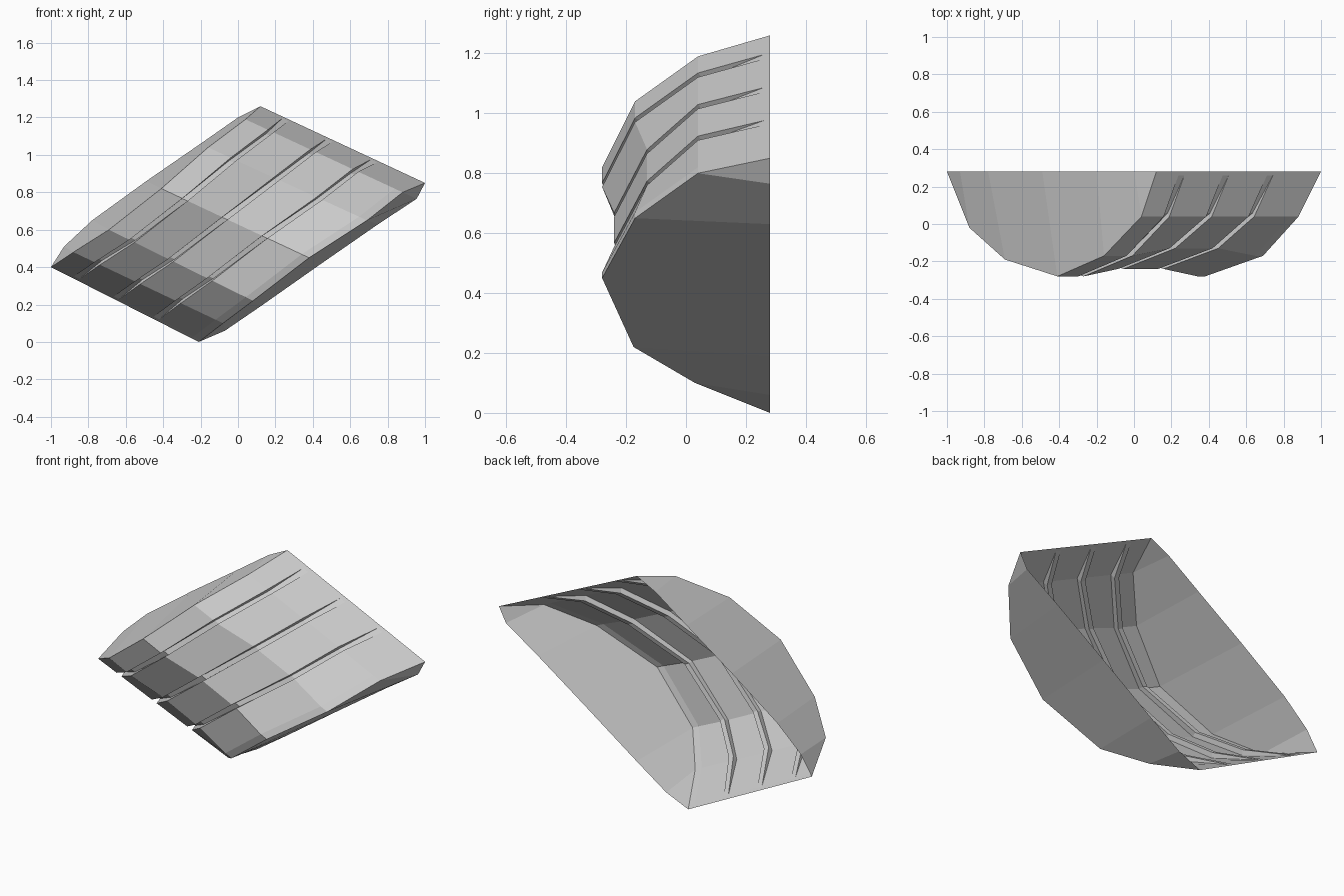
import bpy, bmesh
from mathutils import Vector

if "Cube" in bpy.data.objects:
    bpy.data.objects.remove(bpy.data.objects["Cube"])

# Bent edge profiles, bottom to top, for the left and right sides
L = [(-1, .28, .40), (-.88, -.02, .48), (-.69, -.19, .60), (-.41, -.28, .82),
     (-.16, -.17, 1.04), (.04, .04, 1.19), (.12, .28, 1.26)]
R = [(-.21, .28, 0), (-.08, .03, .10), (.08, -.175, .22), (.38, -.28, .45),
     (.69, -.17, .65), (.88, .04, .80), (1, .28, .85)]
# Open back rims (x, z) of the side walls at y = .28
RIM_L = [(-1, .40), (-.93, .51), (-.78, .65), (-.49, .86), (-.2, 1.06), (0, 1.2), (.12, 1.26)]
RIM_R = [(-.21, 0), (-.07, .06), (.12, .19), (.44, .415), (.75, .63), (.955, .765), (1, .85)]
L = [Vector(p) for p in L]
R = [Vector(p) for p in R]


def make(name, grid):
    """Sheet object from rows of points."""
    bm = bmesh.new()
    rows = [[bm.verts.new(p) for p in row] for row in grid]
    for a, b in zip(rows, rows[1:]):
        for i in range(len(a) - 1):
            bm.faces.new((a[i], a[i + 1], b[i + 1], b[i]))
    bmesh.ops.remove_doubles(bm, verts=bm.verts, dist=.0005)
    bmesh.ops.recalc_face_normals(bm, faces=bm.faces)
    me = bpy.data.meshes.new(name)
    bm.to_mesh(me)
    bm.free()
    ob = bpy.data.objects.new(name, me)
    bpy.context.collection.objects.link(ob)
    return ob


# Side walls
def wall(name, edge, rim):
    return make(name, [edge, [Vector((x, .28, z)) for x, z in rim]])


wall("left_wall", L, RIM_L)
wall("right_wall", R, RIM_R)

# Front panel: stations along the bend, with extra ones where grooves fade out
dip = [0, 0, .03, .04, .04, 0, 0]
deep = [0, .03, .03, .03, .03, .03, 0]
st = [(L[i], R[i], dip[i], deep[i]) for i in range(7)]
f = .09
st.insert(1, (L[0].lerp(L[1], f), R[0].lerp(R[1], f), 0, 0))
st.insert(-1, (L[6].lerp(L[5], f), R[6].lerp(R[5], f), 0, 0))

# Columns across the panel: (u, recess factor, is groove floor)
w = .018
cols = [(0, 0, 0)]
for c, k0, k1 in ((.16, 0, 0), (.43, 1, 1), (.70, 1, 1)):
    cols += [(c - w, k0, 0), (c - w, k0, 1), (c + w, k1, 1), (c + w, k1, 0)]
cols += [(.95, 0, 0), (1, 0, 0)]

grid = []
for j, (a, b, d, g) in enumerate(st):
    along = (st[min(j + 1, 8)][0] - st[max(j - 1, 0)][0]).normalized()
    inward = along.cross(b - a).normalized()
    if inward.y < 0:
        inward = -inward
    grid.append([a.lerp(b, u) + Vector((0, d * k, 0)) + inward * (g * fl)
                 for u, k, fl in cols])
make("grooved_front_panel", grid)
